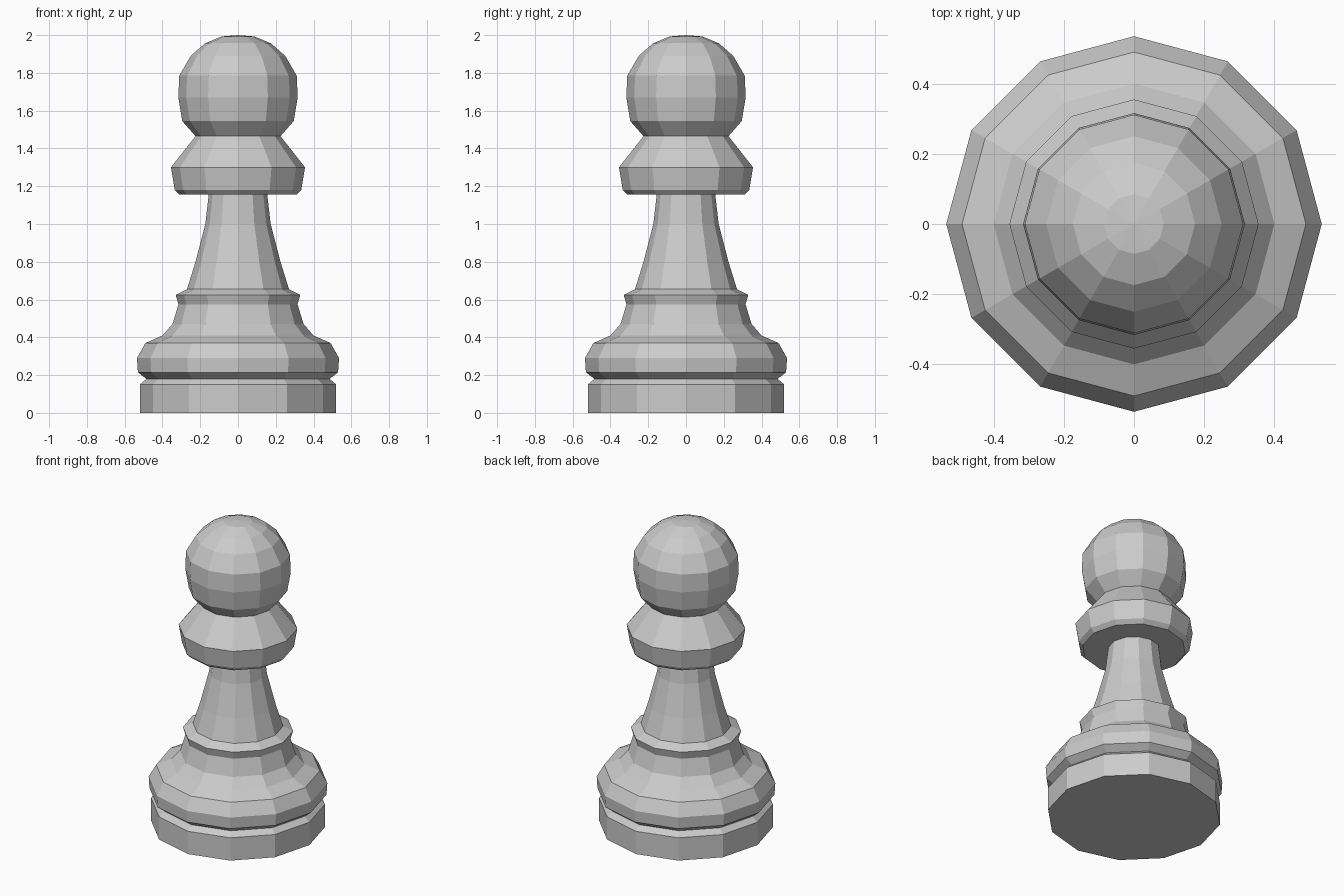
import bpy
import bmesh
from math import cos, sin, tau

if "Cube" in bpy.data.objects:
    bpy.data.objects.remove(bpy.data.objects["Cube"])

SIDES = 12


def lathe(name, profile):
    """Revolve (radius, height) points around z; a radius of 0 closes the end."""
    bm = bmesh.new()
    rings = []
    for r, z in profile:
        if r == 0:
            rings.append([bm.verts.new((0, 0, z))] * SIDES)
        else:
            rings.append([bm.verts.new((r * cos(tau * i / SIDES), r * sin(tau * i / SIDES), z))
                          for i in range(SIDES)])
    for low, high in zip(rings, rings[1:]):
        for i in range(SIDES):
            j = (i + 1) % SIDES
            corners = dict.fromkeys((low[i], low[j], high[j], high[i]))
            bm.faces.new(list(corners))
    mesh = bpy.data.meshes.new(name)
    bm.to_mesh(mesh)
    bm.free()
    obj = bpy.data.objects.new(name, mesh)
    bpy.context.collection.objects.link(obj)
    return obj


# Neighbouring parts share their end rings, so no hidden caps are needed.

# Flat plinth up to the groove
lathe("base", [(0, 0), (0.52, 0), (0.52, 0.15), (0.485, 0.18)])

# Flared foot with its small upper ring
lathe("foot", [(0.485, 0.18), (0.53, 0.215), (0.535, 0.29), (0.49, 0.37), (0.40, 0.41),
               (0.347, 0.47), (0.315, 0.575), (0.33, 0.625), (0.27, 0.655)])

# Tapered stem
lathe("stem", [(0.27, 0.655), (0.225, 0.80), (0.173, 1.0), (0.155, 1.155)])

# Collar with flat underside
lathe("collar", [(0.155, 1.155), (0.31, 1.155), (0.335, 1.18), (0.355, 1.30), (0.225, 1.465)])

# Ball head
lathe("head", [(0.225, 1.465), (0.295, 1.545), (0.316, 1.67), (0.311, 1.785), (0.25, 1.89),
               (0.174, 1.957), (0.085, 1.993), (0, 2.0)])
